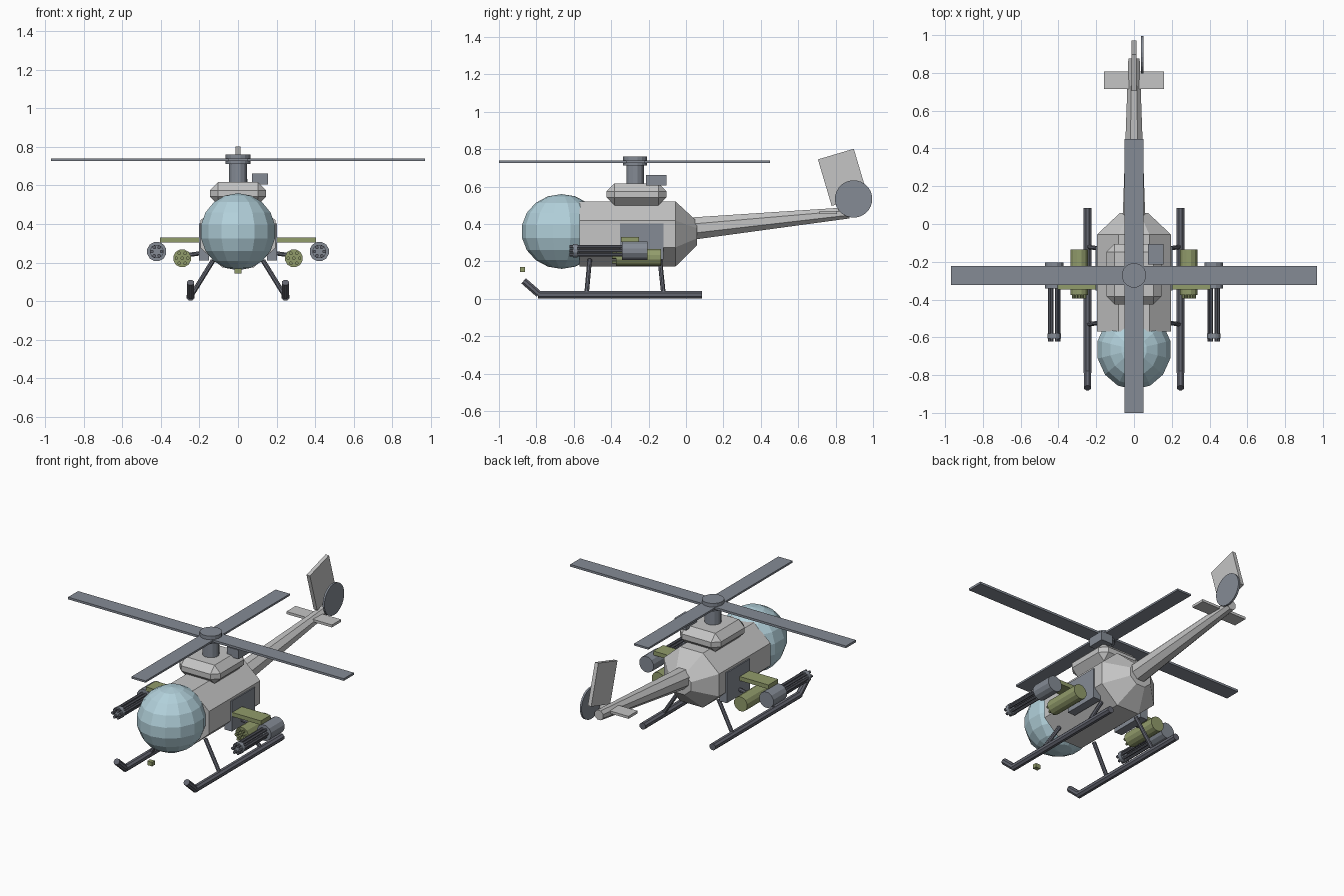
import bpy, bmesh, math
from mathutils import Vector, Matrix

if "Cube" in bpy.data.objects:
    bpy.data.objects.remove(bpy.data.objects["Cube"])


def srgb(*c):
    return [((v + 0.055) / 1.055) ** 2.4 for v in c] + [1.0]


def material(name, *c):
    m = bpy.data.materials.new(name)
    m.diffuse_color = srgb(*c)
    m.use_nodes = True
    m.node_tree.nodes["Principled BSDF"].inputs["Base Color"].default_value = m.diffuse_color
    return m


HULL = material("hull light grey", 0.77, 0.77, 0.77)
GLASS = material("canopy pale blue", 0.70, 0.82, 0.86)
METAL = material("rotor slate grey", 0.52, 0.545, 0.585)
DARK = material("dark gunmetal", 0.39, 0.40, 0.44)
OLIVE = material("olive green", 0.57, 0.61, 0.42)


def finish(name, bm, mat):
    bmesh.ops.recalc_face_normals(bm, faces=bm.faces)
    me = bpy.data.meshes.new(name)
    bm.to_mesh(me)
    bm.free()
    me.materials.append(mat)
    ob = bpy.data.objects.new(name, me)
    bpy.context.collection.objects.link(ob)
    return ob


def box(name, lo, hi, mat, rot=None, bevel=0):
    lo, hi = Vector(lo), Vector(hi)
    bm = bmesh.new()
    bmesh.ops.create_cube(bm, size=1)
    bmesh.ops.scale(bm, vec=hi - lo, verts=bm.verts)
    if bevel:
        bmesh.ops.bevel(bm, geom=bm.edges[:], offset=bevel, segments=1, affect='EDGES')
    if rot:
        bmesh.ops.rotate(bm, matrix=Matrix.Rotation(rot, 3, 'X'), verts=bm.verts)
    bmesh.ops.translate(bm, vec=(lo + hi) / 2, verts=bm.verts)
    return finish(name, bm, mat)


def rod(name, a, b, r1, mat, r2=None, n=8):
    a, b = Vector(a), Vector(b)
    bm = bmesh.new()
    d = b - a
    mtx = (Matrix.Translation((a + b) / 2) @ d.to_track_quat('Z', 'Y').to_matrix().to_4x4()
           @ Matrix.Rotation(math.pi / n, 4, 'Z'))
    bmesh.ops.create_cone(bm, cap_ends=True, segments=n, radius1=r1,
                          radius2=r1 if r2 is None else r2, depth=d.length, matrix=mtx)
    return finish(name, bm, mat)


def loft(name, sections, mat, n=8):
    """Sections along y: (y, centre z, half width, half height) across the flats."""
    bm = bmesh.new()
    k = 1 / math.cos(math.pi / n)
    rings = [[bm.verts.new((hw * k * math.cos((i + .5) * math.tau / n), y,
                            zc + hh * k * math.sin((i + .5) * math.tau / n)))
              for i in range(n)] for y, zc, hw, hh in sections]
    for p, q in zip(rings, rings[1:]):
        for i in range(n):
            j = (i + 1) % n
            bm.faces.new((p[i], p[j], q[j], q[i]))
    bm.faces.new(rings[0])
    bm.faces.new(rings[-1])
    return finish(name, bm, mat)


# Fuselage, tail boom and engine housing
loft("fuselage", [(-0.57, 0.347, 0.195, 0.173), (-0.055, 0.347, 0.195, 0.173),
                  (0.058, 0.35, 0.075, 0.065)], HULL)
loft("tail_boom", [(0.03, 0.375, 0.06, 0.06), (0.875, 0.46, 0.03, 0.03)], HULL)
box("engine_housing", (-0.145, -0.425, 0.50), (0.145, -0.105, 0.617), HULL, bevel=0.042)

# Bubble canopy
bm = bmesh.new()
bmesh.ops.create_uvsphere(bm, u_segments=14, v_segments=9, radius=1)
bmesh.ops.scale(bm, vec=(0.2, 0.215, 0.2), verts=bm.verts)
bmesh.ops.translate(bm, vec=(0, -0.665, 0.36), verts=bm.verts)
finish("canopy", bm, GLASS)

# Main rotor
RY = -0.272
rod("rotor_mast", (0, RY, 0.58), (0, RY, 0.72), 0.049, METAL, n=12)
rod("rotor_hub", (0, RY, 0.712), (0, RY, 0.762), 0.065, METAL, n=16)
box("rotor_blades_across", (-0.97, RY - 0.05, 0.726), (0.97, RY + 0.05, 0.74), METAL)
box("rotor_blades_along", (-0.05, -1.0, 0.727), (0.05, 0.45, 0.739), METAL)
box("exhaust_box", (0.073, -0.215, 0.605), (0.155, -0.105, 0.662), METAL)

# Tail
box("tail_fin", (-0.012, 0.738, 0.52), (0.012, 0.938, 0.779), HULL, rot=math.radians(16.5))
box("tailplane", (-0.16, 0.715, 0.453), (0.16, 0.807, 0.469), HULL)
rod("tail_rotor_disc", (0.038, 0.896, 0.534), (0.05, 0.896, 0.534), 0.1, METAL, n=24)

# Nose sensor
box("nose_sensor", (-0.017, -0.887, 0.143), (0.017, -0.86, 0.169), OLIVE)

for s, side in ((1, "right"), (-1, "left")):
    # Side door and stub wing
    box(side + "_door", (s * 0.15, -0.352, 0.21), (s * 0.203, -0.12, 0.403), METAL)
    box(side + "_stub_wing", (s * 0.15, -0.348, 0.304), (s * 0.405, -0.25, 0.33), OLIVE)

    # Rocket pod with protruding tubes
    px, pz = s * 0.29, 0.222
    rod(side + "_rocket_pod", (px, -0.375, pz), (px, -0.135, pz), 0.047, OLIVE, n=12)
    rod(side + "_pod_arm", (s * 0.18, -0.25, 0.25), (px, -0.25, 0.235), 0.012, DARK)
    for i in range(7):
        r, a = (0.03, i * math.tau / 6) if i < 6 else (0, 0)
        x, z = px + r * math.cos(a), pz + r * math.sin(a)
        rod(f"{side}_rocket_tube_{i + 1}", (x, -0.395, z), (x, -0.36, z), 0.009, OLIVE)

    # Rotary gun
    gx, gz = s * 0.422, 0.257
    rod(side + "_gun_body", (gx, -0.342, gz), (gx, -0.205, gz), 0.051, METAL, n=12)
    rod(side + "_gun_clamp", (gx, -0.605, gz), (gx, -0.58, gz), 0.036, METAL, n=12)
    for i in range(6):
        a = i * math.tau / 6
        x, z = gx + 0.025 * math.cos(a), gz + 0.025 * math.sin(a)
        rod(f"{side}_gun_barrel_{i + 1}", (x, -0.623, z), (x, -0.33, z), 0.0095, DARK)

    # Landing skid
    kx = s * 0.246
    rod(side + "_skid", (kx, -0.79, 0.022), (kx, 0.085, 0.022), 0.022, DARK)
    rod(side + "_skid_toe", (kx, -0.787, 0.025), (kx, -0.868, 0.096), 0.02, DARK)
    for y0, y1, tag in ((-0.532, -0.515, "front"), (-0.12, -0.14, "rear")):
        rod(f"{side}_{tag}_strut", (kx, y0, 0.022), (s * 0.13, y1, 0.21), 0.0125, DARK)
